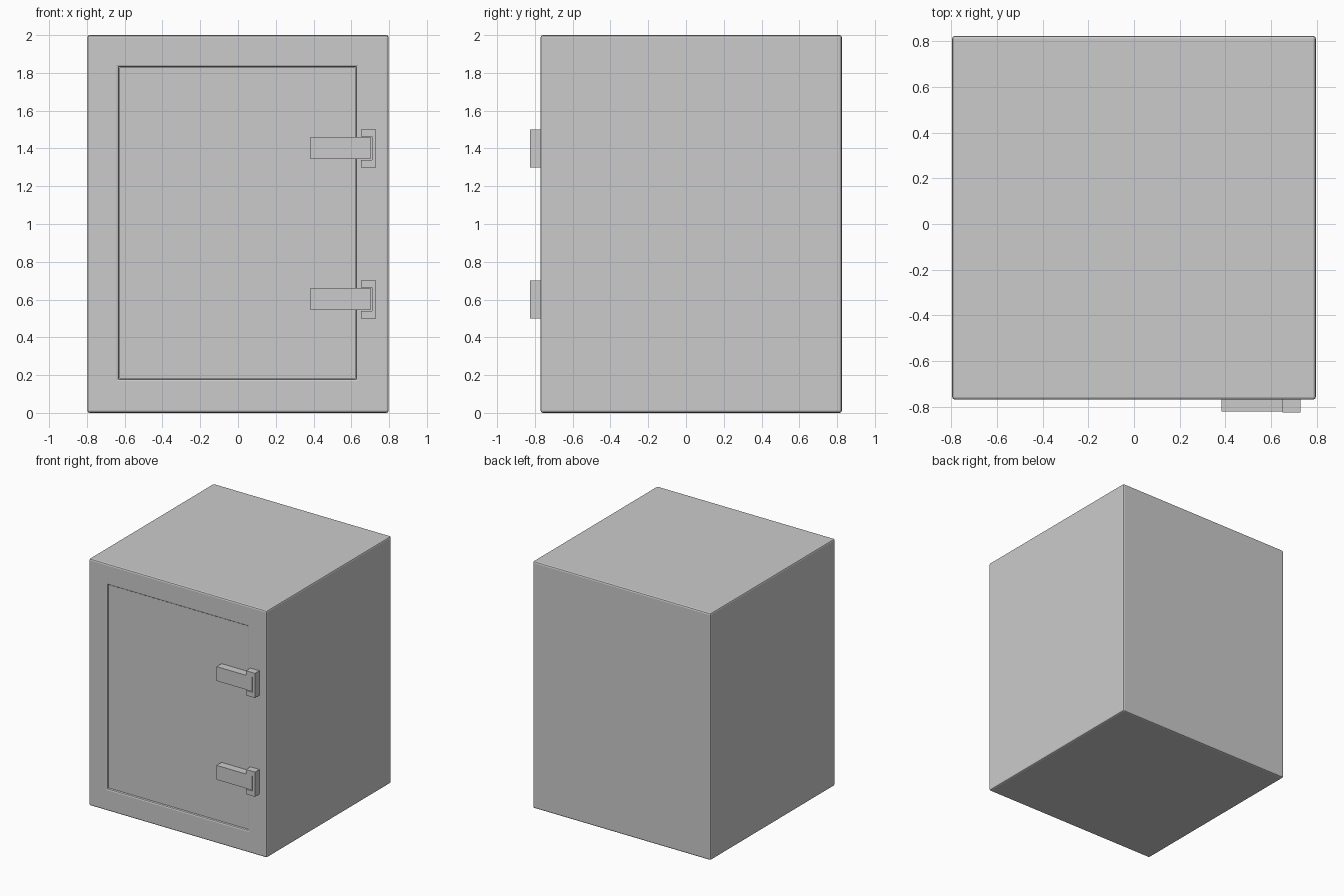
import bpy, bmesh
from mathutils import Vector

if "Cube" in bpy.data.objects:
    bpy.data.objects.remove(bpy.data.objects["Cube"])


def make_object(name, bm):
    bmesh.ops.recalc_face_normals(bm, faces=bm.faces)
    mesh = bpy.data.meshes.new(name)
    bm.to_mesh(mesh)
    bm.free()
    obj = bpy.data.objects.new(name, mesh)
    bpy.context.collection.objects.link(obj)
    return obj


def box_bm(lo, hi):
    lo, hi = Vector(lo), Vector(hi)
    bm = bmesh.new()
    bmesh.ops.create_cube(bm, size=1)
    for v in bm.verts:
        v.co = Vector((lo[i] + (v.co[i] + 0.5) * (hi[i] - lo[i]) for i in range(3)))
    return bm


def extrude_profile(name, points, y0, y1):
    bm = bmesh.new()
    face = bm.faces.new([bm.verts.new((x, y0, z)) for x, z in points])
    geom = bmesh.ops.extrude_face_region(bm, geom=[face])["geom"]
    for v in geom:
        if isinstance(v, bmesh.types.BMVert):
            v.co.y = y1
    return make_object(name, bm)


FRONT, BACK = -0.77, 0.825
X0, X1, Z0, Z1 = -0.63, 0.625, 0.18, 1.83   # door opening

# Safe body with a shallow door recess and softened edges
bm = box_bm((-0.797, FRONT, 0), (0.797, BACK, 2))
outer = list(bm.edges)
front = min(bm.faces, key=lambda f: f.calc_center_median().y)
bmesh.ops.inset_region(bm, faces=[front], thickness=0.15)
for v in front.verts:
    v.co.x = X0 if v.co.x < 0 else X1
    v.co.z = Z0 if v.co.z < 1 else Z1
rim = list(front.edges)
bmesh.ops.recalc_face_normals(bm, faces=bm.faces)
floor = bmesh.ops.extrude_discrete_faces(bm, faces=[front])["faces"][0]
for v in floor.verts:
    v.co.y += 0.08
bmesh.ops.remove_doubles(bm, verts=bm.verts, dist=0.0001)


def on_rim(e):
    return all(abs(v.co.y - FRONT) < 1e-4 for v in e.verts) and len(e.link_faces) == 2


# Outer box edges plus the rim of the opening
edges = [e for e in bm.edges if len(e.link_faces) == 2
         and e.calc_face_angle(0) > 1 and all(
             abs(v.co.y - FRONT) < 1e-4 or abs(v.co.y - BACK) < 1e-4 for v in e.verts)]
bmesh.ops.bevel(bm, geom=edges, offset=0.012, segments=2, profile=0.5, affect='EDGES')
body = make_object("safe_body", bm)

# Door slab sits just behind the front plane
g = 0.002
make_object("door", box_bm((X0 + g, FRONT + 0.012, Z0 + g), (X1 - g, FRONT + 0.075, Z1 - g)))

# Hinges: notched bracket on the frame and strap on the door
for label, z in (("lower", 0.6), ("upper", 1.4)):
    bracket = [(0.65, z - 0.1), (0.73, z - 0.1), (0.73, z + 0.1), (0.65, z + 0.1),
               (0.65, z + 0.063), (0.71, z + 0.063), (0.71, z - 0.06), (0.65, z - 0.06)]
    extrude_profile(label + "_hinge_bracket", bracket, -0.826, FRONT + 0.002)
    make_object(label + "_hinge_strap",
                box_bm((0.383, -0.821, z - 0.056), (0.701, FRONT + 0.014, z + 0.06)))
